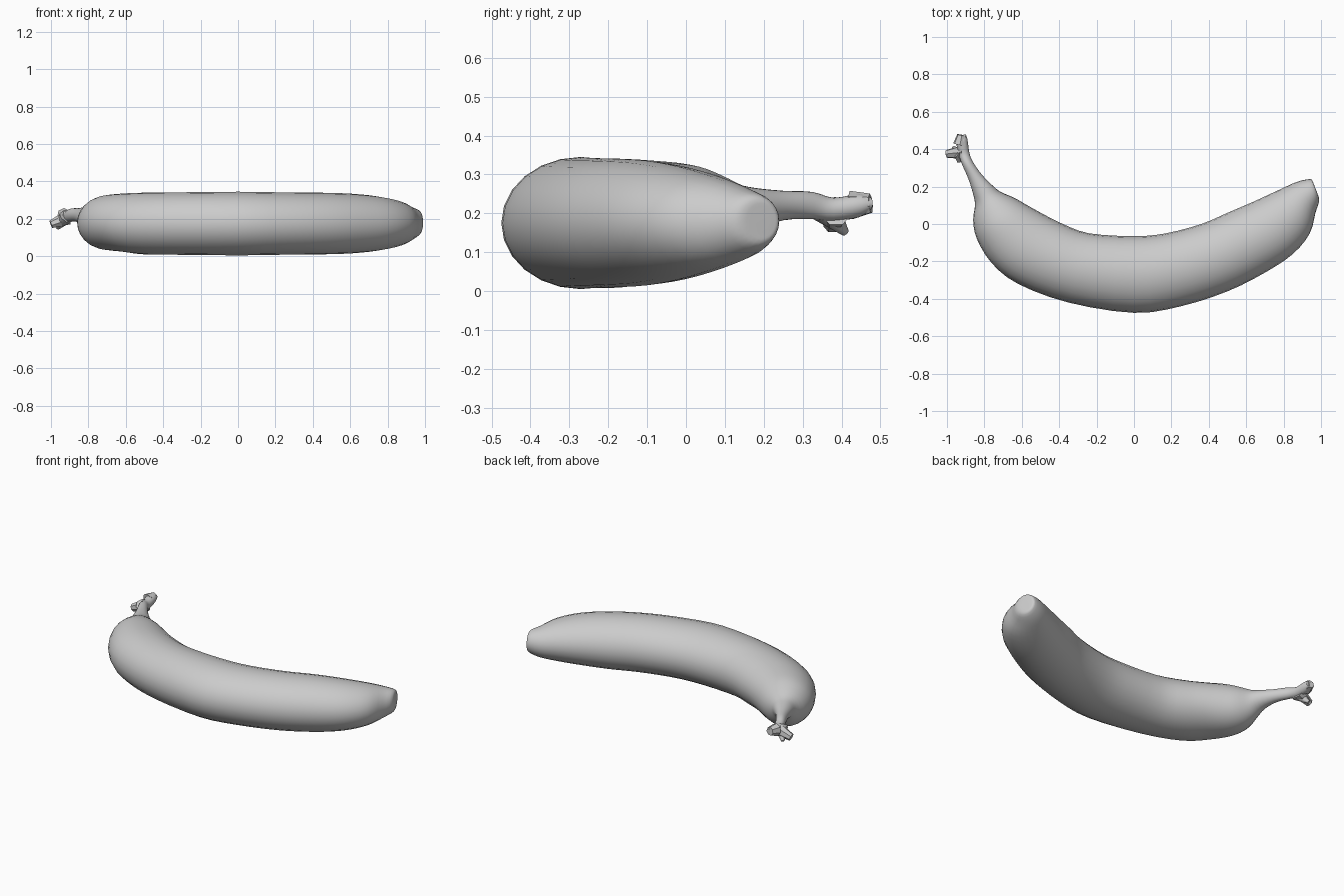
import bpy
import bmesh
import math
from mathutils import Vector

default_cube = bpy.data.objects.get("Cube")
if default_cube:
    bpy.data.objects.remove(default_cube, do_unlink=True)

SIDES = 24
STEPS = 3


def make_material(name, colour):
    material = bpy.data.materials.new(name)
    material.use_nodes = True
    material.diffuse_color = colour
    material.node_tree.nodes["Principled BSDF"].inputs["Base Color"].default_value = colour
    return material


def catmull_rom(before, start, end, after, t):
    """Smooth interpolation of two neighbouring stations."""
    return tuple(
        b + 0.5 * t * (c - a + t * (2 * a - 5 * b + 4 * c - d + t * (3 * (b - c) + d - a)))
        for a, b, c, d in zip(before, start, end, after)
    )


def refine(stations):
    """Insert extra stations so that the sweep curves smoothly."""
    padded = [stations[0], *stations, stations[-1]]
    result = []
    for window in zip(padded, padded[1:], padded[2:], padded[3:]):
        result += [catmull_rom(*window, step / STEPS) for step in range(STEPS)]
    return result + [stations[-1]]


def finish(name, bm, material):
    bmesh.ops.recalc_face_normals(bm, faces=bm.faces[:])
    mesh = bpy.data.meshes.new(name)
    bm.to_mesh(mesh)
    bm.free()
    mesh.materials.append(material)
    obj = bpy.data.objects.new(name, mesh)
    bpy.context.collection.objects.link(obj)
    bpy.ops.object.select_all(action="DESELECT")
    obj.select_set(True)
    bpy.context.view_layer.objects.active = obj
    bpy.ops.object.shade_smooth_by_angle(angle=math.radians(50))
    return obj


def loft(name, stations, material):
    """Sweep ellipses, each spanning an outer and an inner point of the bend."""
    bm = bmesh.new()
    rings = []
    for outer_x, outer_y, inner_x, inner_y, height, half in refine(stations):
        outer = Vector((outer_x, outer_y, height))
        inner = Vector((inner_x, inner_y, height))
        centre, radius = (outer + inner) / 2, (outer - inner) / 2
        ring = []
        for side in range(SIDES):
            angle = math.tau * side / SIDES
            lift = Vector((0, 0, half * math.sin(angle)))
            ring.append(bm.verts.new(centre + radius * math.cos(angle) + lift))
        rings.append(ring)
    for ring, following in zip(rings, rings[1:]):
        for side in range(SIDES):
            after = (side + 1) % SIDES
            bm.faces.new((ring[side], ring[after], following[after], following[side]))
    bm.faces.new(rings[0])
    bm.faces.new(rings[-1])
    return finish(name, bm, material)


def lobe(name, start, end, start_radius, end_radius, material):
    """Low-poly tapered stub with a faceted, broken look."""
    start, end = Vector(start), Vector(end)
    direction = end - start
    bm = bmesh.new()
    bmesh.ops.create_cone(
        bm, cap_ends=True, segments=7,
        radius1=start_radius, radius2=end_radius, depth=direction.length,
    )
    rotation = direction.to_track_quat("Z", "Y")
    for vert in bm.verts:
        vert.co = rotation @ vert.co + (start + end) / 2
    return finish(name, bm, material)


peel = make_material("plain grey", (0.6, 0.6, 0.6, 1))

# Fruit and stem: outer x, outer y, inner x, inner y, centre height, half height
loft("banana_body", [
    (-.94, .47, -.9, .48, .225, .015),
    (-.95, .44, -.89, .45, .22, .03),
    (-.94, .38, -.88, .38, .21, .03),
    (-.92, .32, -.86, .33, .22, .035),
    (-.885, .24, -.81, .26, .22, .038),
    (-.86, .16, -.75, .2, .21, .055),
    (-.85, .1, -.71, .17, .19, .085),
    (-.86, .02, -.64, .14, .18, .12),
    (-.84, -.08, -.57, .1, .18, .145),
    (-.76, -.21, -.48, .05, .18, .155),
    (-.62, -.32, -.38, 0, .175, .165),
    (-.35, -.42, -.24, -.05, .175, .167),
    (0, -.475, 0, -.065, .175, .17),
    (.25, -.44, .17, -.05, .175, .167),
    (.5, -.36, .36, 0, .175, .165),
    (.7, -.26, .5, .06, .175, .16),
    (.85, -.16, .64, .12, .175, .145),
    (.94, -.05, .77, .18, .175, .12),
    (.97, .06, .87, .225, .175, .09),
    (.99, .125, .94, .24, .18, .065),
    (.98, .165, .955, .23, .18, .04),
], peel)

# Broken stem end
lobe("stem_side_stub", (-.91, .385, .205), (-1, .375, .17), .04, .022, peel)
lobe("stem_lower_stub", (-.92, .36, .21), (-.965, .41, .15), .04, .01, peel)
lobe("stem_top_knob", (-.93, .425, .22), (-.92, .475, .225), .038, .026, peel)
